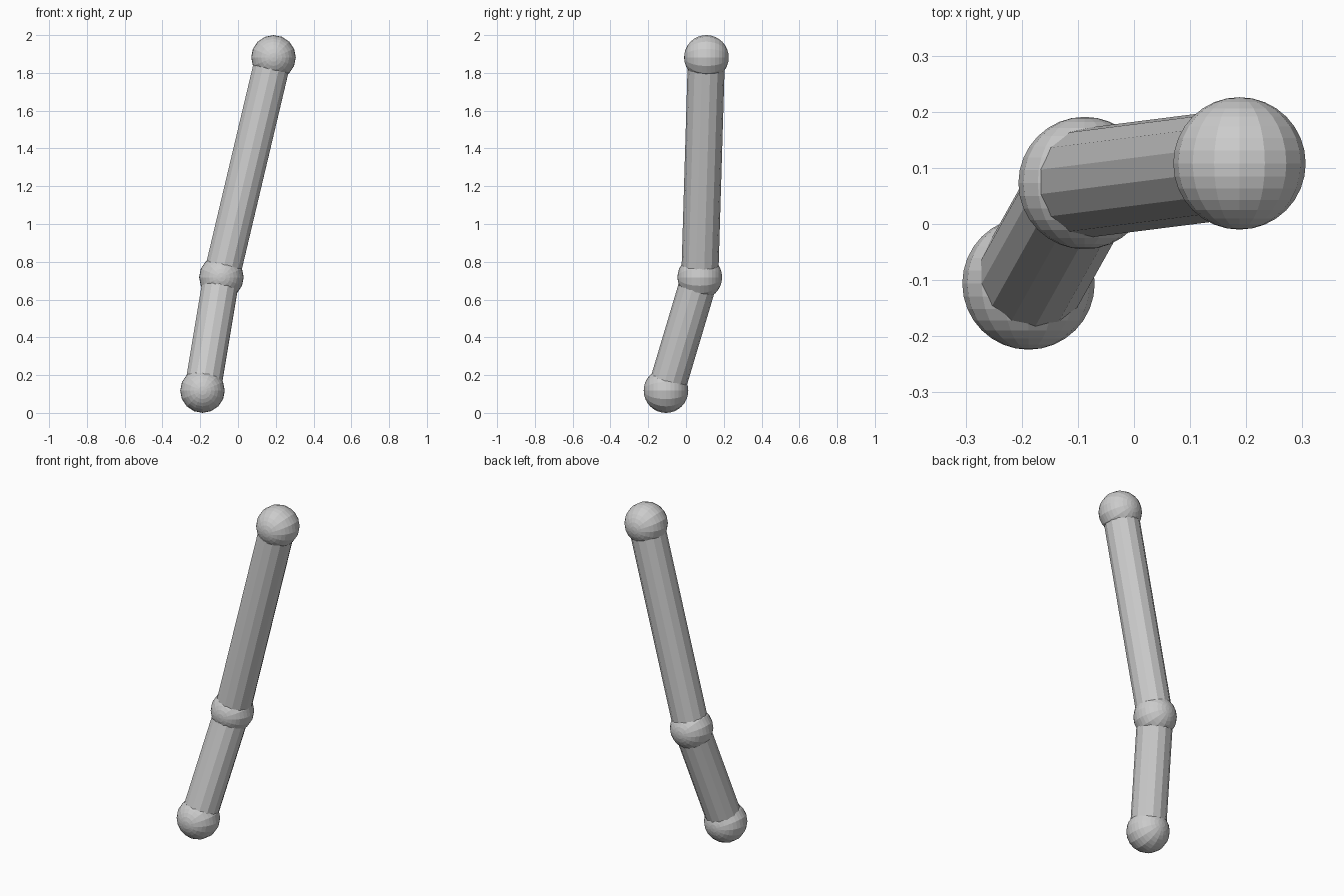
import bpy
import math
from mathutils import Vector

if "Cube" in bpy.data.objects:
    bpy.data.objects.remove(bpy.data.objects["Cube"])

BALL_R = 0.118
ROD_R = 0.098

bottom = Vector((-0.188, -0.106, 0.118))
middle = Vector((-0.088, 0.073, 0.718))
top = Vector((0.188, 0.108, 1.882))


def ball(name, centre):
    # Faceted ball with its poles facing front and back
    bpy.ops.mesh.primitive_uv_sphere_add(
        segments=16, ring_count=16, radius=BALL_R,
        location=centre, rotation=(math.pi / 2, 0, 0))
    bpy.context.object.name = name


def rod(name, a, b):
    # Faceted straight rod between two joint centres
    axis = b - a
    turn = Vector((0, 0, 1)).rotation_difference(axis)
    bpy.ops.mesh.primitive_cylinder_add(
        vertices=14, radius=ROD_R, depth=axis.length,
        location=(a + b) / 2, rotation=turn.to_euler())
    bpy.context.object.name = name


# Joint balls
ball("bottom_joint", bottom)
ball("middle_joint", middle)
ball("top_joint", top)

# Connecting rods
rod("lower_rod", bottom, middle)
rod("upper_rod", middle, top)
